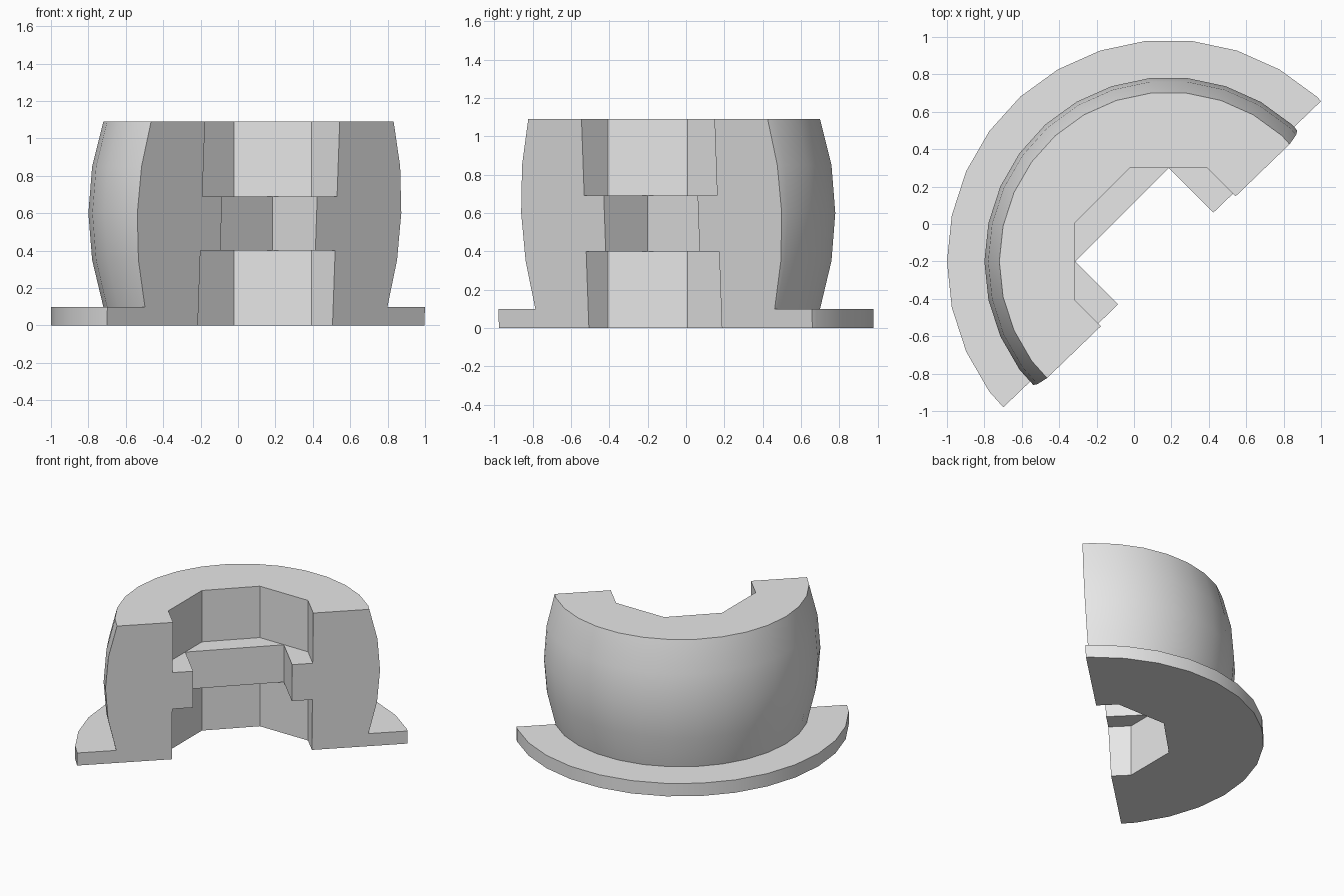
import bpy, bmesh, math
from mathutils import Vector

if "Cube" in bpy.data.objects:
    bpy.data.objects.remove(bpy.data.objects["Cube"], do_unlink=True)

CX, CY = 0.185, -0.2      # axis of the turned body
HEIGHT = 1.09

grey = bpy.data.materials.new("light grey")
grey.use_nodes = True
grey.diffuse_color = (0.8, 0.8, 0.8, 1)
grey.node_tree.nodes["Principled BSDF"].inputs["Base Color"].default_value = (0.8, 0.8, 0.8, 1)


def turned(name, profile, sides, phase=0.0):
    """Closed solid of stacked rings (radius, z) around the axis."""
    bm = bmesh.new()
    rings = []
    for r, z in profile:
        angles = [phase + 2 * math.pi * i / sides for i in range(sides)]
        rings.append([bm.verts.new((CX + r * math.cos(a), CY + r * math.sin(a), z)) for a in angles])
    for low, high in zip(rings, rings[1:]):
        for i in range(sides):
            j = (i + 1) % sides
            bm.faces.new((low[i], low[j], high[j], high[i]))
    bm.faces.new(rings[0][::-1])
    bm.faces.new(rings[-1])
    mesh = bpy.data.meshes.new(name)
    bm.to_mesh(mesh)
    bm.free()
    obj = bpy.data.objects.new(name, mesh)
    bpy.context.collection.objects.link(obj)
    mesh.materials.append(grey)
    return obj


# Barrel with a flange at its foot
body = turned("flanged_barrel_half", [
    (1.185, 0), (1.185, 0.1), (0.905, 0.1), (0.965, 0.35),
    (0.985, 0.6), (0.965, 0.85), (0.905, HEIGHT)], 30)

# Bores: octagonal below and above, a smaller square one between
octagon = 0.5 / math.cos(math.pi / 8)
cutters = [
    turned("lower_bore", [(octagon, -0.2), (octagon, 0.4)], 8, math.pi / 8),
    turned("upper_bore", [(octagon, 0.69), (octagon, HEIGHT + 0.2)], 8, math.pi / 8),
    turned("square_bore", [(0.499, 0.3), (0.499, 0.8)], 4),
]
bpy.context.view_layer.objects.active = body
body.select_set(True)
for cutter in cutters:
    cutter.hide_render = True
    mod = body.modifiers.new(cutter.name, 'BOOLEAN')
    mod.operation = 'DIFFERENCE'
    mod.solver = 'EXACT'
    mod.object = cutter
    bpy.ops.object.modifier_apply(modifier=mod.name)
    bpy.data.objects.remove(cutter, do_unlink=True)

# Slice lengthwise on a slightly leaning plane and close the two cut faces
bm = bmesh.new()
bm.from_mesh(body.data)
normal = Vector((0.694, -0.72, -0.05))
point = Vector((0.694, -0.72, 0)) * 0.216
bmesh.ops.bisect_plane(bm, geom=bm.verts[:] + bm.edges[:] + bm.faces[:], dist=1e-5,
                       plane_co=point, plane_no=normal, clear_outer=True)
bmesh.ops.holes_fill(bm, edges=[e for e in bm.edges if e.is_boundary], sides=0)
bmesh.ops.recalc_face_normals(bm, faces=bm.faces[:])
bm.to_mesh(body.data)
bm.free()

bpy.ops.object.shade_smooth_by_angle(angle=math.radians(30))
